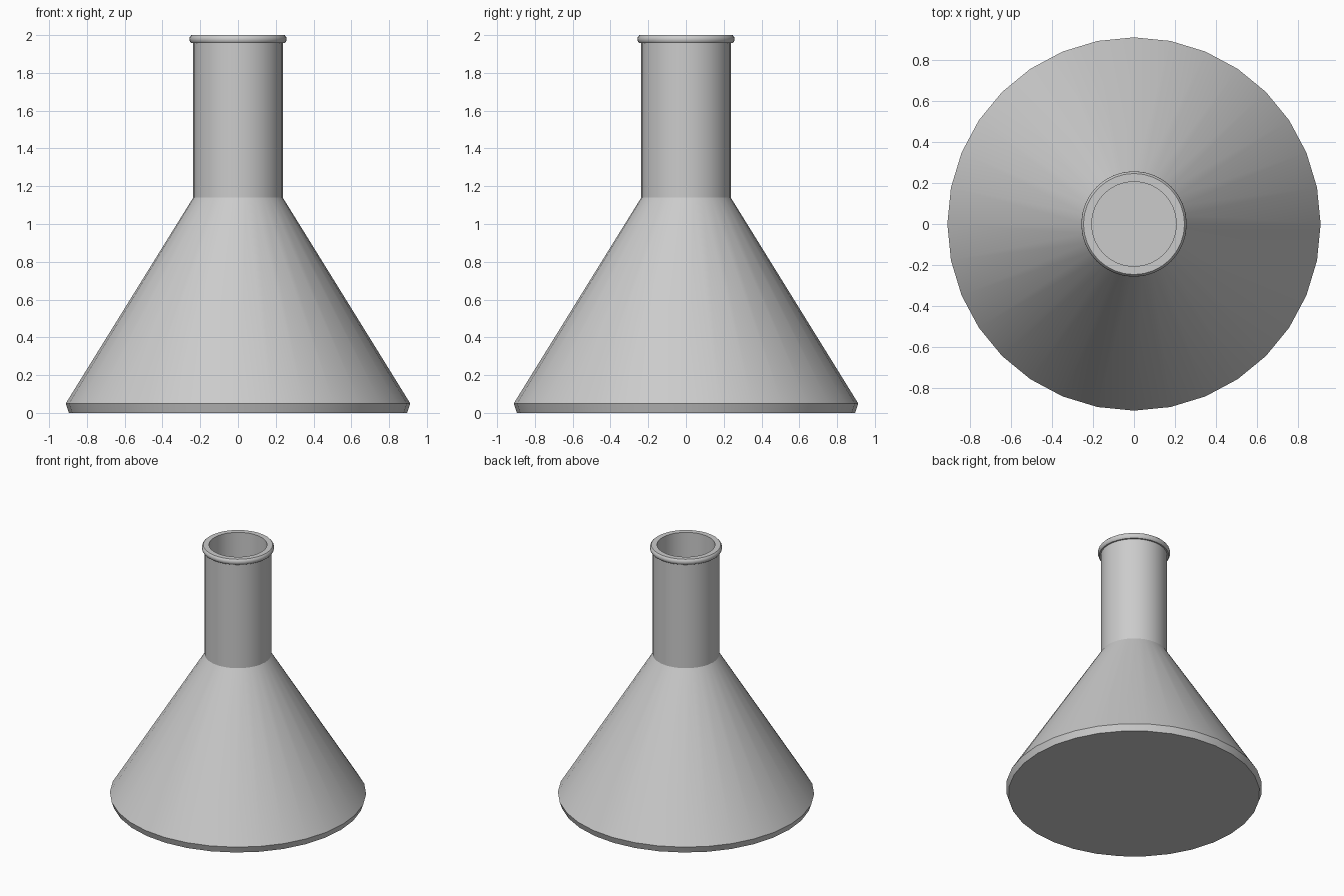
import bpy, bmesh, math

if "Cube" in bpy.data.objects:
    bpy.data.objects.remove(bpy.data.objects["Cube"])

SIDES = 32


def lathe(name, profile, closed=False):
    """Revolve (radius, z) points around z; zero radius makes a pole."""
    bm = bmesh.new()
    rings = []
    for r, z in profile:
        if r == 0:
            rings.append([bm.verts.new((0, 0, z))] * SIDES)
        else:
            rings.append([bm.verts.new((r * math.cos(2 * math.pi * i / SIDES),
                                        r * math.sin(2 * math.pi * i / SIDES), z))
                          for i in range(SIDES)])
    pairs = list(zip(rings, rings[1:]))
    if closed:
        pairs.append((rings[-1], rings[0]))
    for a, b in pairs:
        for i in range(SIDES):
            j = (i + 1) % SIDES
            bm.faces.new(dict.fromkeys((a[i], a[j], b[j], b[i])))
    bmesh.ops.recalc_face_normals(bm, faces=bm.faces)
    mesh = bpy.data.meshes.new(name)
    bm.to_mesh(mesh)
    bm.free()
    ob = bpy.data.objects.new(name, mesh)
    bpy.context.collection.objects.link(ob)
    bpy.ops.object.select_all(action='DESELECT')
    ob.select_set(True)
    bpy.context.view_layer.objects.active = ob
    bpy.ops.object.shade_smooth_by_angle(angle=math.radians(30))
    return ob


# Flask: one wall with outside and inside surfaces and a solid rolled lip
lathe("flask", [
    # outside: base, bevelled foot, cone, neck
    (0, 0), (0.895, 0), (0.912, 0.05), (0.237, 1.14), (0.237, 1.957),
    # rolled lip
    (0.248, 1.957), (0.255, 1.966), (0.258, 1.978), (0.255, 1.991), (0.247, 2.0),
    # inside: neck, cone, floor
    (0.207, 2.0), (0.207, 1.13), (0.877, 0.05), (0.868, 0.03), (0, 0.03),
])
